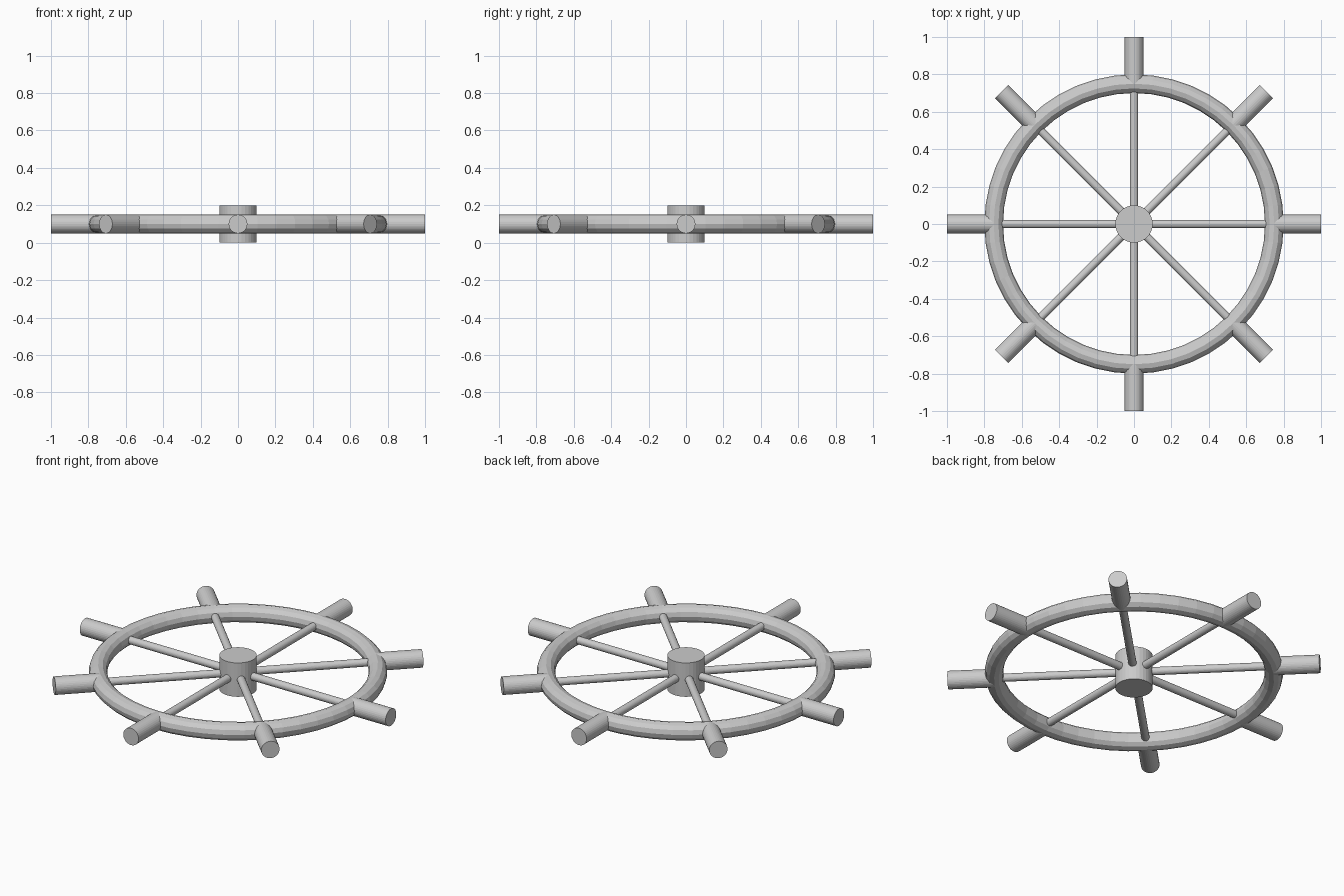
import bpy
from math import pi, cos, sin

if "Cube" in bpy.data.objects:
    bpy.data.objects.remove(bpy.data.objects["Cube"])

Z = 0.1  # height of the wheel plane


def radial_rod(name, angle, r0, r1, radius):
    # cylinder lying in the wheel plane, pointing outward
    mid = (r0 + r1) / 2
    bpy.ops.mesh.primitive_cylinder_add(
        vertices=32, radius=radius, depth=r1 - r0,
        location=(mid * cos(angle), mid * sin(angle), Z),
        rotation=(0, pi / 2, angle))
    bpy.context.object.name = name


# hub
bpy.ops.mesh.primitive_cylinder_add(vertices=32, radius=0.1, depth=0.2, location=(0, 0, Z))
bpy.context.object.name = "hub"

# rim
bpy.ops.mesh.primitive_torus_add(major_radius=0.75, minor_radius=0.05,
                                 major_segments=48, minor_segments=12,
                                 location=(0, 0, Z))
bpy.context.object.name = "rim"

# eight spokes and handles
for i in range(8):
    a = i * pi / 4
    radial_rod(f"spoke_{i + 1}", a, 0.05, 0.75, 0.022)
    radial_rod(f"handle_{i + 1}", a, 0.75, 1.0, 0.05)
